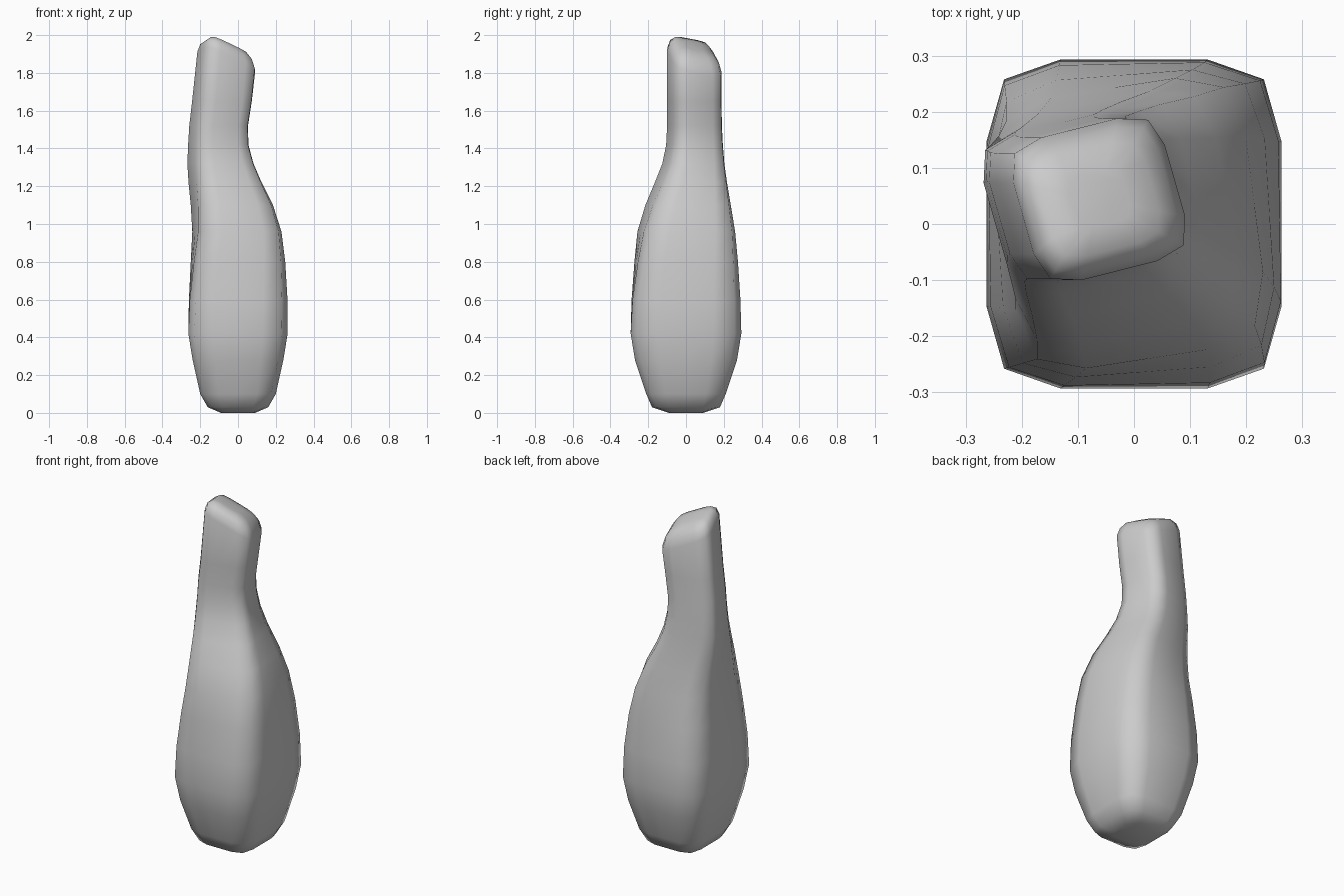
import bpy, bmesh
from math import cos, sin, radians
from mathutils import Vector

if "Cube" in bpy.data.objects:
    bpy.data.objects.remove(bpy.data.objects["Cube"])

# Rounded-square cross-section, one quarter repeated four times
QUARTER = [(1, 0), (1, 0.5), (0.88, 0.88), (0.5, 1)]
SECTION = []
for k in range(4):
    c, s = round(cos(radians(90 * k))), round(sin(radians(90 * k)))
    SECTION += [(x * c - y * s, x * s + y * c) for x, y in QUARTER]


def ring(x0, x1, y0, y1, twist):
    """Cross-section turned by twist and fitted to the given extents."""
    c, s = cos(radians(twist)), sin(radians(twist))
    pts = [(x * c - y * s, x * s + y * c) for x, y in SECTION]
    mx, my = max(p[0] for p in pts), max(p[1] for p in pts)
    cx, cy = (x0 + x1) / 2, (y0 + y1) / 2
    return [(cx + x / mx * (x1 - x0) / 2, cy + y / my * (y1 - y0) / 2) for x, y in pts]


# Height, x range, y range, twist
ROWS = [
    (0.00, -0.09, 0.09, -0.09, 0.09, 0),
    (0.03, -0.16, 0.16, -0.18, 0.18, 0),
    (0.10, -0.20, 0.20, -0.21, 0.21, 0),
    (0.28, -0.24, 0.24, -0.27, 0.27, 0),
    (0.42, -0.263, 0.263, -0.293, 0.293, 0),
    (0.60, -0.26, 0.262, -0.288, 0.288, 1),
    (0.80, -0.25, 0.25, -0.273, 0.275, 4),
    (0.96, -0.242, 0.23, -0.257, 0.26, 8),
    (1.10, -0.25, 0.185, -0.215, 0.237, 11),
    (1.22, -0.262, 0.125, -0.165, 0.217, 14),
    (1.32, -0.268, 0.082, -0.125, 0.203, 15),
    (1.42, -0.264, 0.055, -0.105, 0.195, 15),
    (1.52, -0.258, 0.053, -0.10, 0.19, 15),
    (1.65, -0.243, 0.073, -0.10, 0.188, 15),
]
loops = [[Vector((x, y, z)) for x, y in ring(*r)] for z, *r in ROWS]

# Slanted rounded top: shrinking rings on a tilted plane
top = ring(-0.215, 0.091, -0.10, 0.188, 15)
cx, cy = -0.062, 0.044
for z, f in [(1.86, 1), (1.905, 0.9), (1.936, 0.7), (1.945, 0.35)]:
    loops.append([Vector((cx + (x - cx) * f, cy + (y - cy) * f,
                          z - 0.40 * (x - cx) * f - 0.30 * (y - cy) * f))
                  for x, y in top])

# Skin the rings into one closed body
bm = bmesh.new()
verts = [[bm.verts.new(p) for p in loop] for loop in loops]
n = len(SECTION)
for a, b in zip(verts, verts[1:]):
    for i in range(n):
        j = (i + 1) % n
        bm.faces.new((a[i], a[j], b[j], b[i]))
bm.faces.new(verts[0][::-1])
bm.faces.new(verts[-1])
for f in bm.faces:
    f.smooth = True
mesh = bpy.data.meshes.new("bent_neck_body")
bm.to_mesh(mesh)
bm.free()
body = bpy.data.objects.new("bent_neck_body", mesh)
bpy.context.collection.objects.link(body)
